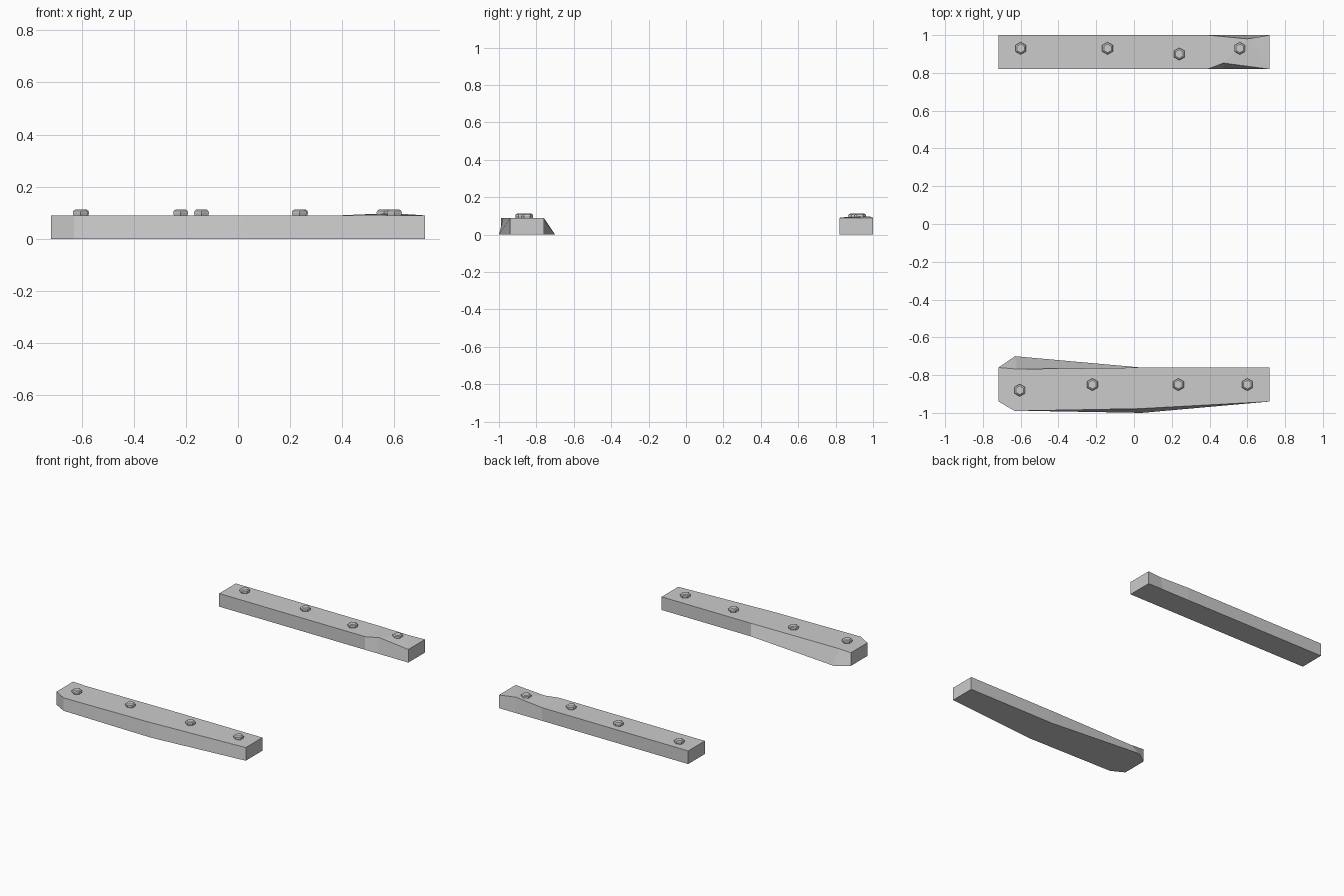
import bpy, bmesh, math

if "Cube" in bpy.data.objects:
    bpy.data.objects.remove(bpy.data.objects["Cube"])

H = 0.09


def new_object(name, bm):
    bmesh.ops.recalc_face_normals(bm, faces=bm.faces)
    mesh = bpy.data.meshes.new(name)
    bm.to_mesh(mesh)
    bm.free()
    obj = bpy.data.objects.new(name, mesh)
    bpy.context.collection.objects.link(obj)
    return obj


def plank(name, outline):
    """Each row: bottom (x, y), top (x, y, z), counter-clockwise."""
    bm = bmesh.new()
    low = [bm.verts.new((x, y, 0)) for (x, y), _ in outline]
    top = [bm.verts.new(t) for _, t in outline]
    n = len(outline)
    bm.faces.new(low[::-1])
    bm.faces.new(top)
    for i in range(n):
        j = (i + 1) % n
        bm.faces.new((low[i], low[j], top[j], top[i]))
    bmesh.ops.triangulate(bm, faces=[f for f in bm.faces if len(f.verts) > 4])
    return new_object(name, bm)


def bolt(name, x, y, z):
    """Hexagonal head with a flared side and bevelled top."""
    bm = bmesh.new()
    rings = []
    for r, h in ((0.029, -0.005), (0.033, 0.011), (0.031, 0.017), (0.023, 0.022)):
        rings.append([bm.verts.new((r * math.cos(a), r * math.sin(a), h))
                      for a in (math.radians(30 + 60 * k) for k in range(6))])
    bm.faces.new(rings[0][::-1])
    bm.faces.new(rings[-1])
    for a, b in zip(rings, rings[1:]):
        for i in range(6):
            j = (i + 1) % 6
            bm.faces.new((a[i], a[j], b[j], b[i]))
    obj = new_object(name, bm)
    obj.location = (x, y, z)


# Back plank: straight, chipped along both top edges near the right end
plank("back_plank", [
    ((-0.717, 0.82), (-0.717, 0.82, H)),
    ((0.39, 0.82), (0.39, 0.82, H)),
    ((0.475, 0.82), (0.475, 0.852, 0.094)),
    ((0.717, 0.82), (0.717, 0.82, H)),
    ((0.717, 1.0), (0.717, 1.0, H)),
    ((0.60, 1.0), (0.60, 0.98, 0.098)),
    ((0.39, 1.0), (0.39, 1.0, H)),
    ((-0.717, 1.0), (-0.717, 1.0, H)),
])

# Front plank: bowed, with a widened, clipped left end
plank("front_plank", [
    ((-0.717, -0.94), (-0.717, -0.94, H)),
    ((-0.63, -0.988), (-0.63, -0.99, H)),
    ((0.04, -1.0), (0.02, -0.978, H)),
    ((0.717, -0.94), (0.717, -0.94, H)),
    ((0.717, -0.76), (0.717, -0.76, H)),
    ((0.04, -0.76), (0.04, -0.76, H)),
    ((-0.63, -0.70), (-0.62, -0.768, H)),
    ((-0.717, -0.76), (-0.717, -0.76, H)),
])

# Bolt heads
back = [(-0.60, 0.93), (-0.14, 0.93), (0.24, 0.90), (0.56, 0.93)]
front = [(-0.605, -0.88), (-0.22, -0.85), (0.235, -0.85), (0.60, -0.85)]
for label, points in (("back", back), ("front", front)):
    for i, (x, y) in enumerate(points, 1):
        bolt(f"{label}_bolt_{i}", x, y, H)
